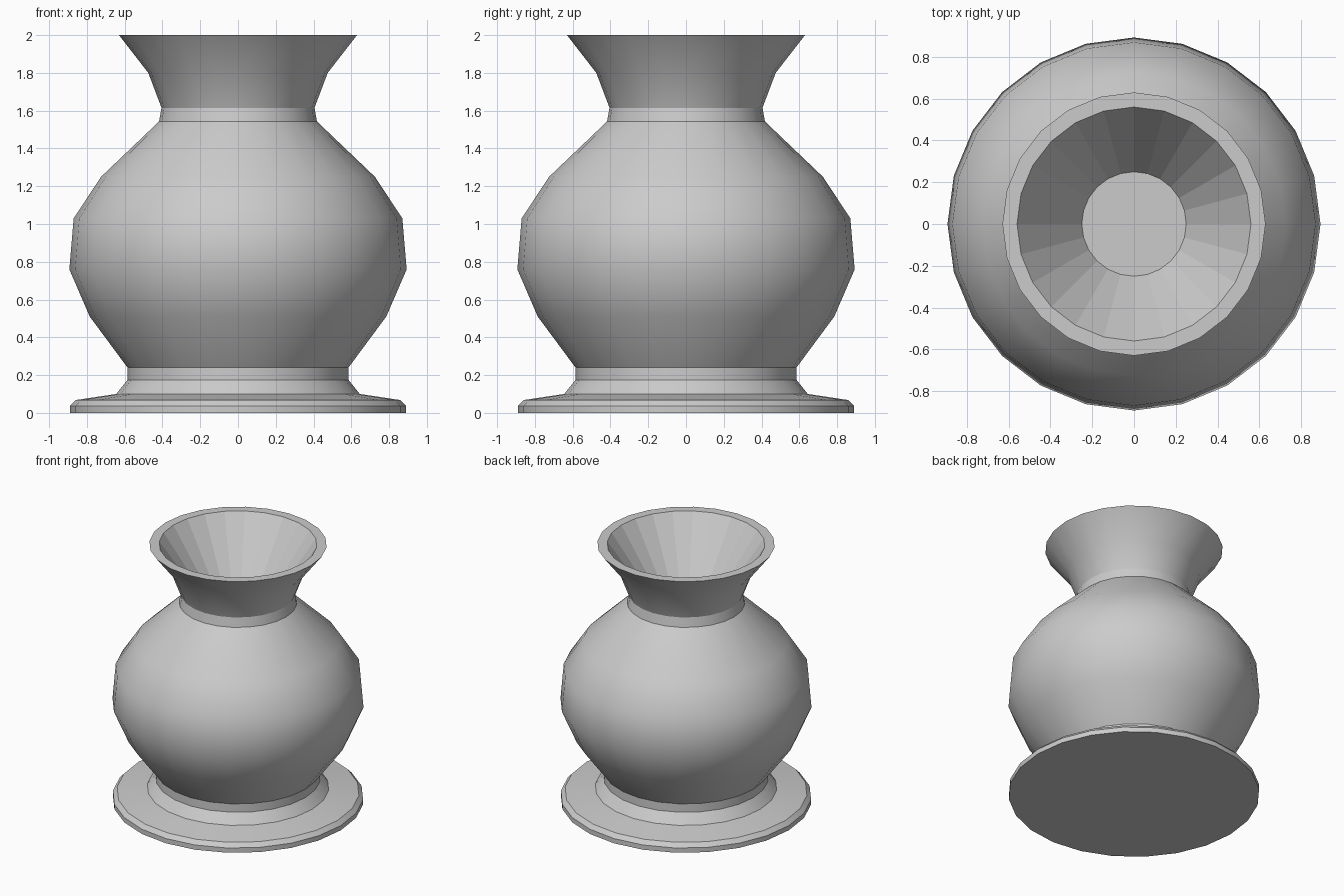
import bpy
import bmesh
from math import cos, sin, pi, radians

if "Cube" in bpy.data.objects:
    bpy.data.objects.remove(bpy.data.objects["Cube"])

SIDES = 24


def lathe(name, profile, cap_start=False, cap_end=False, smooth=True):
    """Revolve (radius, height) points around z."""
    bm = bmesh.new()
    rings = [[bm.verts.new((r * cos(2 * pi * i / SIDES), r * sin(2 * pi * i / SIDES), z))
              for i in range(SIDES)] for r, z in profile]
    for low, high in zip(rings, rings[1:]):
        for i in range(SIDES):
            j = (i + 1) % SIDES
            bm.faces.new((low[i], low[j], high[j], high[i]))
    if cap_start:
        bm.faces.new(rings[0][::-1])
    if cap_end:
        bm.faces.new(rings[-1])
    mesh = bpy.data.meshes.new(name)
    bm.to_mesh(mesh)
    bm.free()
    obj = bpy.data.objects.new(name, mesh)
    bpy.context.collection.objects.link(obj)
    if smooth:
        bpy.ops.object.select_all(action='DESELECT')
        obj.select_set(True)
        bpy.context.view_layer.objects.active = obj
        bpy.ops.object.shade_smooth_by_angle(angle=radians(30))
    return obj


# Wide stepped foot with closed underside
lathe("foot", [(0.89, 0), (0.89, 0.037), (0.86, 0.068), (0.645, 0.10),
               (0.585, 0.175), (0.585, 0.24)], cap_start=True)

# Rounded belly
lathe("belly", [(0.585, 0.24), (0.785, 0.51), (0.893, 0.76), (0.87, 1.03),
                (0.725, 1.25), (0.418, 1.543)])

# Collar, flared neck and flat rim
lathe("neck", [(0.418, 1.543), (0.405, 1.615), (0.475, 1.80), (0.63, 2.0), (0.56, 2.0)])

# Faceted inner funnel with a flat floor
lathe("funnel", [(0.56, 2.0), (0.25, 1.55)], cap_end=True, smooth=False)
